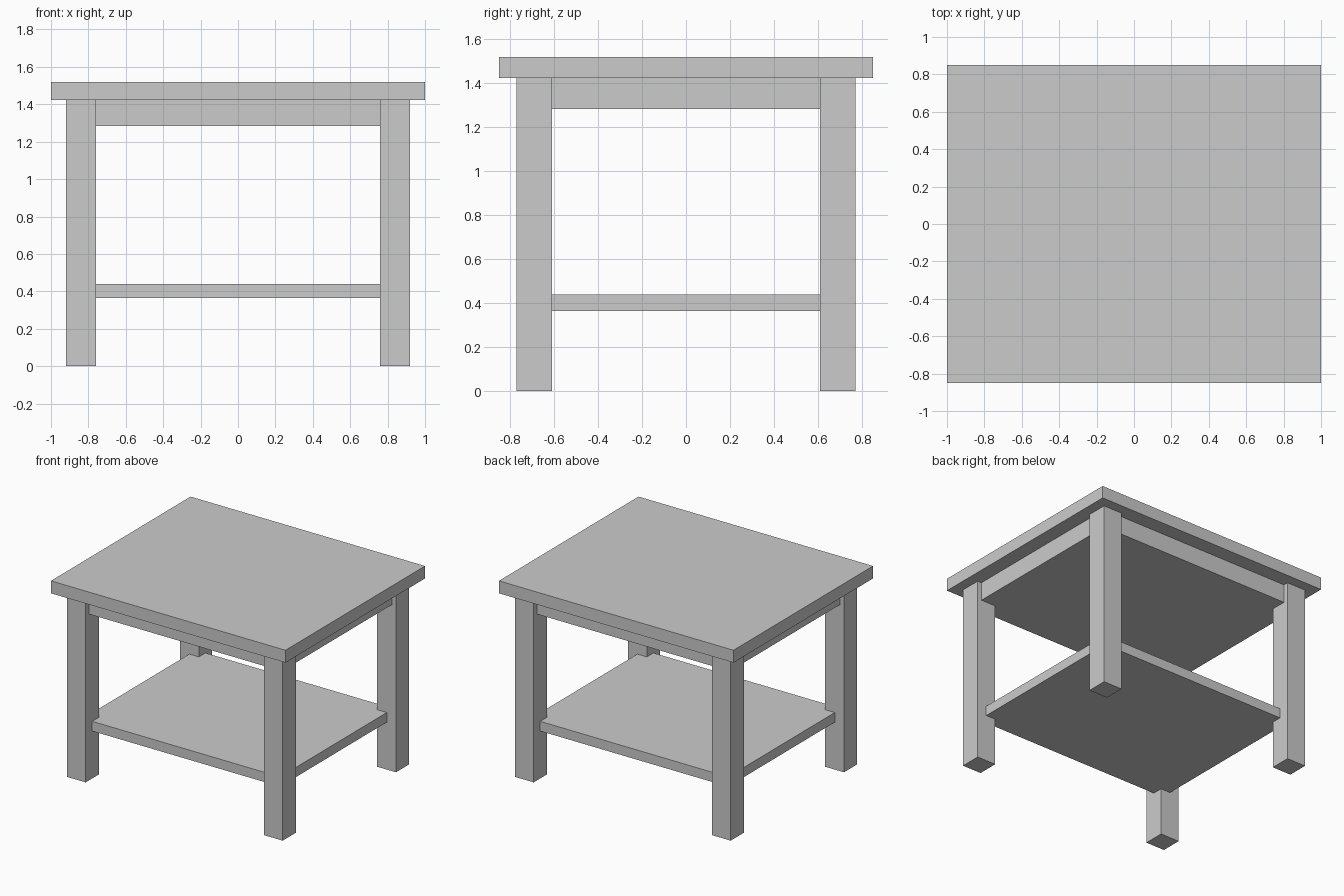
import bpy

cube = bpy.data.objects.get("Cube")
if cube:
    bpy.data.objects.remove(cube, do_unlink=True)

# Single grey finish
GREY = (0.6, 0.6, 0.6, 1.0)
finish = bpy.data.materials.new("light_grey")
finish.use_nodes = True
finish.diffuse_color = GREY
finish.node_tree.nodes["Principled BSDF"].inputs["Base Color"].default_value = GREY


def box(name, x, y, z):
    """Box spanning the given (low, high) ranges."""
    spans = (x, y, z)
    bpy.ops.mesh.primitive_cube_add(size=1, location=[(a + b) / 2 for a, b in spans])
    obj = bpy.context.object
    obj.name = name
    obj.scale = [b - a for a, b in spans]
    bpy.ops.object.transform_apply(location=False, rotation=False, scale=True)
    obj.data.materials.append(finish)
    return obj


def centred_slab(name, half_x, half_y, z):
    return box(name, (-half_x, half_x), (-half_y, half_y), z)


TOP_UNDERSIDE = 1.424

# Table top
centred_slab("table_top", 1.0, 0.85, (TOP_UNDERSIDE, 1.52))

# Four square legs
for side, sx in (("left", 1), ("right", -1)):
    for end, sy in (("front", -1), ("back", 1)):
        box(f"{end}_{side}_leg",
            sorted((sx * 0.76, sx * 0.92)),
            sorted((sy * 0.61, sy * 0.77)),
            (0, TOP_UNDERSIDE))

# Solid apron, set slightly in from the outer leg faces
centred_slab("apron", 0.886, 0.732, (1.283, TOP_UNDERSIDE))

# Lower shelf, let into the middle of the legs
centred_slab("lower_shelf", 0.842, 0.69, (0.365, 0.44))
